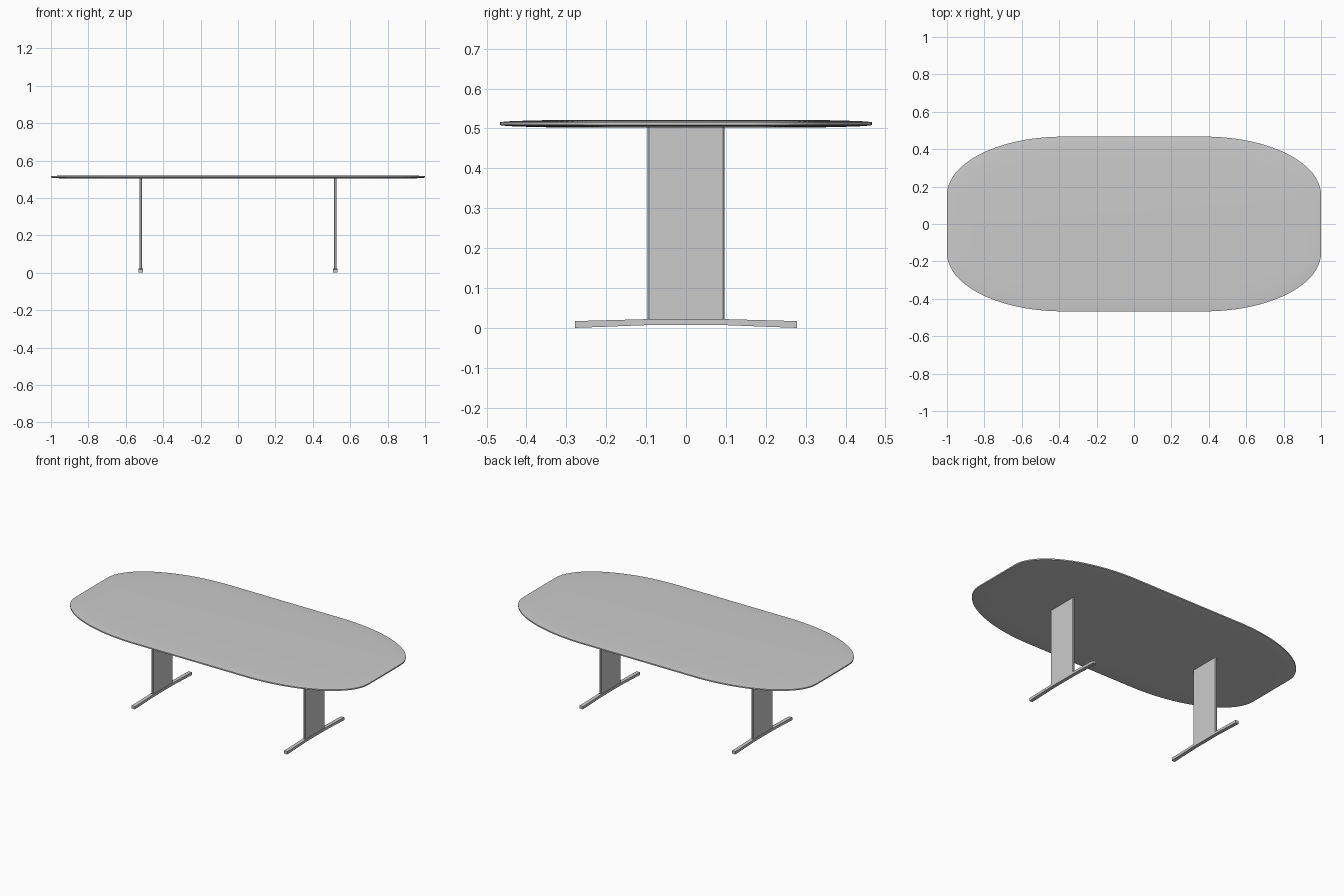
import bpy, bmesh, math

if "Cube" in bpy.data.objects:
    bpy.data.objects.remove(bpy.data.objects["Cube"])


def make_object(name, bm):
    bmesh.ops.recalc_face_normals(bm, faces=bm.faces)
    mesh = bpy.data.meshes.new(name)
    bm.to_mesh(mesh)
    bm.free()
    obj = bpy.data.objects.new(name, mesh)
    bpy.context.collection.objects.link(obj)
    return obj


def loft(name, rings):
    """Skin closed rings of points and cap both ends."""
    bm = bmesh.new()
    loops = [[bm.verts.new(p) for p in ring] for ring in rings]
    n = len(loops[0])
    for a, b in zip(loops, loops[1:]):
        for i in range(n):
            j = (i + 1) % n
            bm.faces.new((a[i], a[j], b[j], b[i]))
    bm.faces.new(loops[0][::-1])
    bm.faces.new(loops[-1])
    return make_object(name, bm)


def top_ring(inset, z, steps=28):
    """Outline with four elliptical corners, offset inwards along its normals."""
    cx, cy, rx, ry = 0.38, 0.155, 0.62, 0.312
    pts = []
    for k, (sx, sy) in enumerate(((1, 1), (-1, 1), (-1, -1), (1, -1))):
        for i in range(steps + 1):
            a = math.pi / 2 * (k + i / steps)
            c, s = math.cos(a), math.sin(a)
            nl = math.hypot(c / rx, s / ry)
            pts.append((sx * cx + rx * c - inset * c / rx / nl,
                        sy * cy + ry * s - inset * s / ry / nl, z))
    return pts


# Thin table top, softly tapered towards its rim
profile = [(0.12, 0.503), (0.06, 0.5045), (0.02, 0.506), (0, 0.5085),
           (0, 0.516), (0.02, 0.518), (0.06, 0.5195), (0.12, 0.521)]
top = loft("table_top", [top_ring(d, z) for d, z in profile])
bpy.context.view_layer.objects.active = top
top.select_set(True)
bpy.ops.object.shade_smooth_by_angle(angle=math.radians(30))
top.select_set(False)

# Foot side profile (y, z): level in the middle, drooping to the ends
foot = [(-0.278, 0), (-0.095, 0.007), (0.095, 0.007), (0.278, 0),
        (0.278, 0.017), (0.095, 0.022), (-0.095, 0.022), (-0.278, 0.017)]

for side, x in (("left", -0.52), ("right", 0.52)):
    # Upright panel with chamfered vertical edges
    w, d, c = 0.007, 0.097, 0.004
    section = [(w, d - c), (w - c, d), (c - w, d), (-w, d - c),
               (-w, c - d), (c - w, -d), (w - c, -d), (w, c - d)]
    loft(side + "_leg_panel",
         [[(x + px, py, z) for px, py in section] for z in (0.02, 0.506)])
    # Floor bar
    loft(side + "_foot",
         [[(x + dx, y, z) for y, z in foot] for dx in (-0.011, 0.011)])
